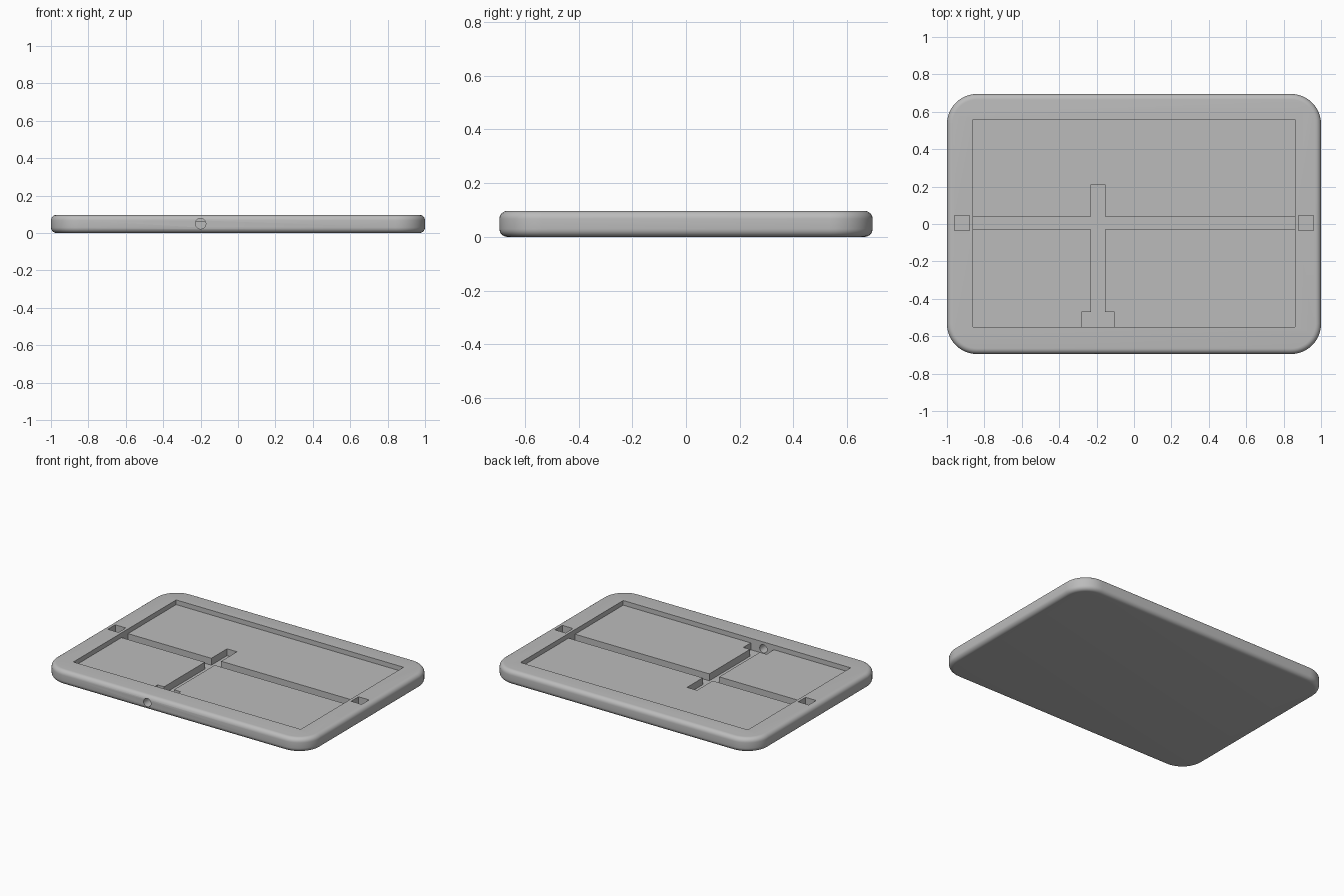
import bpy
import bmesh
import math

if "Cube" in bpy.data.objects:
    bpy.data.objects.remove(bpy.data.objects["Cube"], do_unlink=True)

WIDTH, DEPTH, HEIGHT = 2.0, 1.39, 0.097
FLOOR, CHANNEL = 0.065, 0.018   # heights of the tray floor and channel floor
ABOVE = 0.2

grey = bpy.data.materials.new("matte grey")
grey.use_nodes = True
colour = (0.5, 0.5, 0.5, 1)
grey.diffuse_color = colour
grey.node_tree.nodes["Principled BSDF"].inputs["Base Color"].default_value = colour


def add_object(name, bm):
    bmesh.ops.recalc_face_normals(bm, faces=bm.faces)
    mesh = bpy.data.meshes.new(name)
    bm.to_mesh(mesh)
    bm.free()
    mesh.materials.append(grey)
    obj = bpy.data.objects.new(name, mesh)
    bpy.context.collection.objects.link(obj)
    return obj


def box_mesh(x0, x1, y0, y1, z0, z1):
    bm = bmesh.new()
    bmesh.ops.create_cube(bm, size=1)
    for v in bm.verts:
        v.co = (x1 if v.co.x > 0 else x0, y1 if v.co.y > 0 else y0,
                z1 if v.co.z > 0 else z0)
    return bm


# Slab with rounded corners and softened rims
bm = box_mesh(-WIDTH / 2, WIDTH / 2, -DEPTH / 2, DEPTH / 2, 0, HEIGHT)
uprights = [e for e in bm.edges if abs(e.verts[0].co.z - e.verts[1].co.z) > 0.01]
bmesh.ops.bevel(bm, geom=uprights, offset=0.16, segments=12, profile=0.5,
                affect='EDGES')
rims = [e for e in bm.edges if abs(e.verts[0].co.z - e.verts[1].co.z) < 0.001]
bmesh.ops.bevel(bm, geom=rims, offset=0.03, segments=6, profile=0.5,
                affect='EDGES')
tray = add_object("tray", bm)

# Recesses: tray pocket, cross channels, channel foot, side sockets
recesses = {
    "pocket": (-0.86, 0.86, -0.55, 0.56, FLOOR),
    "long_channel": (-0.86, 0.86, -0.03, 0.04, CHANNEL),
    "short_channel": (-0.23, -0.155, -0.55, 0.21, CHANNEL),
    "channel_foot": (-0.28, -0.105, -0.55, -0.47, CHANNEL),
    "right_socket": (-0.96, -0.88, -0.035, 0.045, 0.05),
    "left_socket": (0.88, 0.96, -0.035, 0.045, 0.05),
}
cutters = [add_object(name + "_cutter", box_mesh(x0, x1, y0, y1, z, ABOVE))
           for name, (x0, x1, y0, y1, z) in recesses.items()]

# Round cable hole through the front wall
bm = bmesh.new()
bmesh.ops.create_cone(bm, cap_ends=True, segments=32, radius1=0.028,
                      radius2=0.028, depth=0.25)
cable_hole = add_object("cable_hole_cutter", bm)
cable_hole.rotation_euler.x = math.pi / 2
cable_hole.location = (-0.2, -0.64, 0.05)
cutters.append(cable_hole)

# Cut every recess, then discard the cutters
bpy.ops.object.select_all(action='DESELECT')
bpy.context.view_layer.objects.active = tray
tray.select_set(True)
for cutter in cutters:
    cutter.hide_render = True
    cut = tray.modifiers.new(cutter.name, 'BOOLEAN')
    cut.operation = 'DIFFERENCE'
    cut.solver = 'EXACT'
    cut.object = cutter
    bpy.ops.object.modifier_apply(modifier=cut.name)
for cutter in cutters:
    bpy.data.objects.remove(cutter, do_unlink=True)

bpy.ops.object.shade_smooth_by_angle(angle=math.radians(35))
